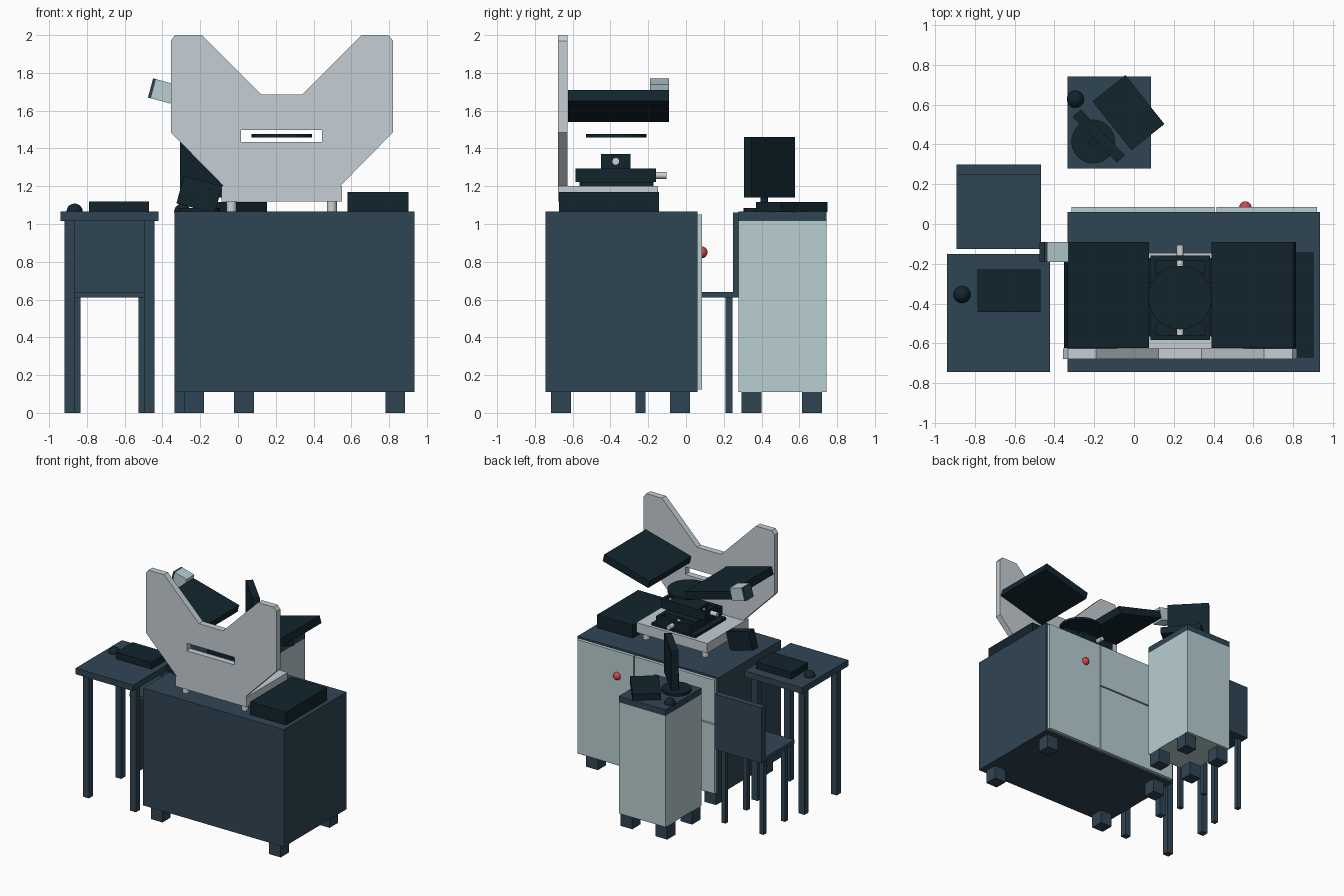
import bpy, bmesh
from math import radians, pi
from mathutils import Vector, Matrix

if "Cube" in bpy.data.objects:
    bpy.data.objects.remove(bpy.data.objects["Cube"])


def material(name, rgb):
    m = bpy.data.materials.new(name)
    m.diffuse_color = (*rgb, 1)
    m.use_nodes = True
    m.node_tree.nodes["Principled BSDF"].inputs["Base Color"].default_value = m.diffuse_color
    return m


SLATE = material("slate", (0.03, 0.06, 0.09))
LIGHT = material("light_panel", (0.48, 0.62, 0.64))
GREY = material("grey_plate", (0.56, 0.62, 0.66))
BLACK = material("near_black", (0.006, 0.018, 0.027))
STEEL = material("steel", (0.6, 0.65, 0.65))
RED = material("red", (0.7, 0.06, 0.06))
YELLOW = material("yellow", (0.7, 0.55, 0.05))


def finish(bm, name, mat):
    bmesh.ops.recalc_face_normals(bm, faces=bm.faces)
    me = bpy.data.meshes.new(name)
    bm.to_mesh(me)
    bm.free()
    me.materials.append(mat)
    ob = bpy.data.objects.new(name, me)
    bpy.context.collection.objects.link(ob)
    return ob


def smooth(ob):
    bpy.ops.object.select_all(action='DESELECT')
    ob.select_set(True)
    bpy.context.view_layer.objects.active = ob
    bpy.ops.object.shade_smooth_by_angle(angle=radians(35))
    return ob


def box(name, x, y, z, mat):
    """Axis-aligned box from (min, max) ranges."""
    bm = bmesh.new()
    bmesh.ops.create_cube(bm, size=1)
    for v in bm.verts:
        v.co = [r[0] + (c + 0.5) * (r[1] - r[0]) for c, r in zip(v.co, (x, y, z))]
    return finish(bm, name, mat)


def turned_box(name, centre, size, axis, angle, mat):
    ob = box(name, *[(-s / 2, s / 2) for s in size], mat)
    ob.data.transform(Matrix.Translation(centre) @ Matrix.Rotation(radians(angle), 4, axis))
    return ob


def cylinder(name, start, end, r, mat, sides=32):
    a, b = Vector(start), Vector(end)
    bm = bmesh.new()
    bmesh.ops.create_cone(bm, cap_ends=True, segments=sides, radius1=r, radius2=r, depth=(b - a).length)
    rot = (b - a).to_track_quat('Z', 'Y').to_matrix().to_4x4()
    bm.transform(Matrix.Translation((a + b) / 2) @ rot)
    return smooth(finish(bm, name, mat))


def ball(name, centre, r, mat):
    bm = bmesh.new()
    bmesh.ops.create_uvsphere(bm, u_segments=24, v_segments=14, radius=r)
    bm.transform(Matrix.Translation(centre))
    return smooth(finish(bm, name, mat))


def prism(name, outline, y, mat):
    """Extrude an x-z outline along y."""
    bm = bmesh.new()
    f = bm.faces.new([bm.verts.new((px, y[0], pz)) for px, pz in outline])
    ext = bmesh.ops.extrude_face_region(bm, geom=[f])
    bmesh.ops.translate(bm, vec=(0, y[1] - y[0], 0),
                        verts=[v for v in ext["geom"] if isinstance(v, bmesh.types.BMVert)])
    return finish(bm, name, mat)


def cut(ob, cutter):
    mod = ob.modifiers.new("cut", 'BOOLEAN')
    mod.operation, mod.object, mod.solver = 'DIFFERENCE', cutter, 'EXACT'
    bpy.context.view_layer.objects.active = ob
    bpy.ops.object.modifier_apply(modifier=mod.name)
    bpy.data.objects.remove(cutter)


def four(name, xs, ys, z, w, mat):
    """Square legs or feet at the low corners xs, ys."""
    for i, px in enumerate(xs):
        for j, py in enumerate(ys):
            box(f"{name}_{i}{j}", (px, px + w), (py, py + w), z, mat)


# Main cabinet with doors at the back
box("cabinet_body", (-0.335, 0.935), (-0.745, 0.06), (0.11, 1.065), SLATE)
four("cabinet_foot", (-0.285, 0.78), (-0.715, -0.085), (0, 0.11), 0.105, SLATE)
box("cabinet_drawer", (-0.315, 0.405), (0.06, 0.085), (0.695, 1.05), LIGHT)
box("cabinet_lower_door", (-0.315, 0.405), (0.06, 0.085), (0.125, 0.685), LIGHT)
door = box("cabinet_tall_door", (0.415, 0.92), (0.06, 0.085), (0.125, 1.05), LIGHT)
cut(door, cylinder("door_hole", (0.56, 0, 0.85), (0.56, 0.2, 0.85), 0.08, LIGHT))

# Emergency stop
cylinder("stop_plate", (0.56, 0.055, 0.85), (0.56, 0.066, 0.85), 0.065, YELLOW)
cylinder("stop_stem", (0.56, 0.06, 0.85), (0.56, 0.085, 0.85), 0.018, RED)
ball("stop_button", (0.56, 0.083, 0.85), 0.031, RED)

# Computer pillar
box("pillar_body", (-0.335, 0.085), (0.278, 0.743), (0.11, 1.015), LIGHT)
box("pillar_top", (-0.335, 0.085), (0.278, 0.743), (1.015, 1.065), SLATE)
four("pillar_foot", (-0.335, -0.02), (0.295, 0.615), (0, 0.11), 0.105, SLATE)
cylinder("monitor_base", (-0.205, 0.415, 1.065), (-0.205, 0.415, 1.085), 0.11, BLACK)
cylinder("monitor_stem", (-0.205, 0.415, 1.08), (-0.205, 0.415, 1.2), 0.02, BLACK)
turned_box("monitor_screen", (-0.177, 0.442, 1.30), (0.32, 0.055, 0.32), 'Z', -46, BLACK)
turned_box("pillar_keyboard", (-0.028, 0.56, 1.09), (0.315, 0.212, 0.055), 'Z', -51.5, BLACK)
ball("pillar_mouse", (-0.295, 0.628, 1.065), 0.043, BLACK)

# Side table
box("table_top", (-0.94, -0.422), (-0.745, -0.15), (1.015, 1.065), SLATE)
four("table_leg", (-0.918, -0.495), (-0.682, -0.267), (0, 1.015), 0.053, SLATE)
box("table_keyboard", (-0.788, -0.47), (-0.442, -0.23), (1.065, 1.12), BLACK)
ball("table_mouse", (-0.865, -0.355, 1.065), 0.043, BLACK)

# Chair
box("chair_seat", (-0.892, -0.468), (-0.125, 0.30), (0.61, 0.64), SLATE)
box("chair_back", (-0.892, -0.468), (0.25, 0.30), (0.64, 1.06), SLATE)
four("chair_leg", (-0.87, -0.527), (-0.068, 0.21), (0, 0.61), 0.036, SLATE)

# Upright front plate with window
half = [(0.108, 1.685), (0.423, 2.0), (0.565, 2.0), (0.588, 1.97), (0.588, 1.485), (0.308, 1.2)]
CX = 0.232
outline = [(CX + a, b) for a, b in half] + [(CX - a, b) for a, b in reversed(half)]
plate = prism("front_plate", outline, (-0.678, -0.627), GREY)
cut(plate, box("window_cutter", (0.015, 0.445), (-0.8, -0.5), (1.435, 1.497), GREY))

# Instrument base on short posts
box("instrument_base", (-0.088, 0.55), (-0.678, -0.147), (1.12, 1.2), GREY)
for i, px in enumerate((-0.035, 0.497)):
    for j, py in enumerate((-0.62, -0.2)):
        cylinder(f"base_post_{i}{j}", (px, py, 1.06), (px, py, 1.12), 0.026, STEEL, 20)
box("control_box", (0.58, 0.902), (-0.672, -0.143), (1.065, 1.17), BLACK)
turned_box("small_panel", (-0.205, -0.43, 1.155), (0.21, 0.07, 0.15), 'Y', 15, BLACK)


def slide(name, length, width, z0, z1, turn):
    """Open channel slide with lead screw and carriage, centred on the stage."""
    L, W, t, zm = length / 2, width / 2, 0.025, (z0 + z1) / 2
    parts = [box(name + "_floor", (-W, W), (-L, L), (z0, z0 + 0.012), BLACK),
             box(name + "_carriage", (-W + t, W - t), (-0.13, 0.13), (z0, z1), BLACK),
             cylinder(name + "_screw", (0, -L, zm), (0, L + 0.055, zm), 0.018, STEEL, 20)]
    for s in (-1, 1):
        parts.append(box(f"{name}_rail_{s}", sorted((s * W, s * (W - t))), (-L, L), (z0, z1), BLACK))
        parts.append(box(f"{name}_end_{s}", (-W, W), sorted((s * L, s * (L - t))), (z0, z1), BLACK))
    for p in parts:
        p.data.transform(Matrix.Translation((CX, -0.372, 0)) @ Matrix.Rotation(turn, 4, 'Z'))


# Cross stage and sample disc
box("stage_plate", (0.035, 0.43), (-0.565, -0.172), (1.2, 1.222), BLACK)
slide("lower_slide", 0.425, 0.30, 1.222, 1.293, 0)
slide("upper_slide", 0.40, 0.155, 1.293, 1.37, pi / 2)
cylinder("sample_disc", (CX, -0.37, 1.458), (CX, -0.37, 1.476), 0.16, BLACK, 40)

# Tilted wings, mirrored about the plate centre
for side, s in (("left", -1), ("right", 1)):
    turned_box(f"{side}_wing", (CX + s * 0.37, -0.357, 1.625), (0.425, 0.533, 0.06), 'Y', -15 * s, BLACK)

# Sensor head on the left wing's outer end
out = Vector((-0.966, 0, 0.259))
wing_end = Vector((CX - 0.37, -0.14, 1.633)) + out * 0.2125
turned_box("sensor_head", wing_end + out * 0.054, (0.108, 0.1, 0.105), 'Y', 15, LIGHT)
turned_box("sensor_cap", wing_end + out * 0.116, (0.016, 0.1, 0.105), 'Y', 15, SLATE)
